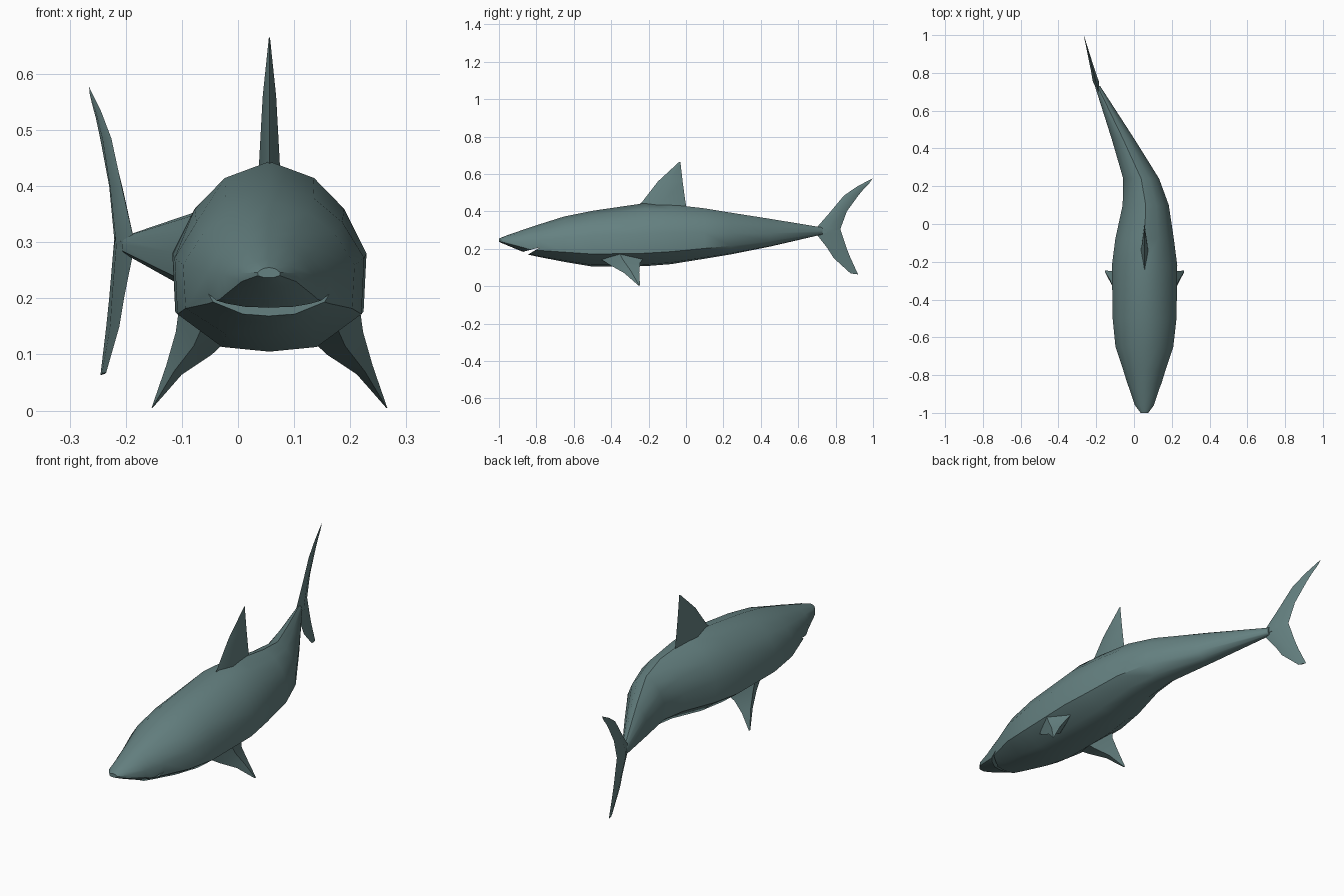
import bpy, bmesh
from mathutils import Vector

skin = bpy.data.materials.new("skin")
skin.diffuse_color = (0.13, 0.22, 0.22, 1)


def loft(name, rings):
    """Skin a list of equal-sized point rings and cap both ends."""
    bm = bmesh.new()
    loops = [[bm.verts.new(p) for p in ring] for ring in rings]
    n = len(loops[0])
    for a, b in zip(loops, loops[1:]):
        for i in range(n):
            bm.faces.new((a[i], a[(i + 1) % n], b[(i + 1) % n], b[i]))
    bm.faces.new(loops[0])
    bm.faces.new(loops[-1])
    bmesh.ops.recalc_face_normals(bm, faces=bm.faces)
    mesh = bpy.data.meshes.new(name)
    bm.to_mesh(mesh)
    bm.free()
    mesh.materials.append(skin)
    obj = bpy.data.objects.new(name, mesh)
    bpy.context.collection.objects.link(obj)
    return obj


def activate(obj):
    bpy.ops.object.select_all(action='DESELECT')
    obj.select_set(True)
    bpy.context.view_layer.objects.active = obj


def smooth(obj, angle=0.7):
    activate(obj)
    bpy.ops.object.shade_smooth_by_angle(angle=angle)


def fin(name, sections):
    """Each section: leading point, trailing point, half-thickness vector."""
    rings = []
    for lead, trail, thick in sections:
        lead, trail, thick = Vector(lead), Vector(trail), Vector(thick)
        mid = lead.lerp(trail, 0.45)
        rings.append([lead, mid + thick, trail, mid - thick])
    obj = loft(name, rings)
    smooth(obj)
    return obj


# Body: y, centre x, half width, top z, widest z, bottom z
stations = [
    (-1.00, 0.055, 0.020, 0.255, 0.246, 0.237),
    (-0.96, 0.055, 0.050, 0.271, 0.245, 0.220),
    (-0.87, 0.055, 0.080, 0.302, 0.242, 0.183),
    (-0.845, 0.055, 0.090, 0.311, 0.242, 0.169),
    (-0.78, 0.055, 0.110, 0.332, 0.245, 0.155),
    (-0.65, 0.055, 0.153, 0.373, 0.260, 0.130),
    (-0.50, 0.056, 0.169, 0.403, 0.272, 0.105),
    (-0.22, 0.056, 0.173, 0.444, 0.280, 0.107),
    (-0.08, 0.056, 0.155, 0.437, 0.285, 0.118),
    (0.10, 0.062, 0.122, 0.416, 0.285, 0.147),
    (0.24, 0.038, 0.095, 0.393, 0.285, 0.170),
    (0.45, -0.058, 0.060, 0.360, 0.283, 0.212),
    (0.73, -0.193, 0.014, 0.314, 0.296, 0.277),
]
half = [(0, 1), (0.46, 0.82), (0.77, 0.485), (1, 0), (0.97, -0.6), (0.5, -0.95), (0, -1)]
outline = half + [(-u, v) for u, v in half[-2:0:-1]]
rings = []
for y, cx, hw, top, mid, bot in stations:
    rings.append([(cx + u * hw, y, mid + v * ((top - mid) if v > 0 else (mid - bot)))
                  for u, v in outline])
body = loft("body", rings)

# Open mouth: wedge cut through the head
wedge = [(-0.78, 0.208), (-0.87, 0.184), (-0.89, 0.155), (-0.85, 0.155), (-0.842, 0.171), (-0.81, 0.19)]
cutter = loft("mouth_cutter", [[(x, y, z) for y, z in wedge] for x in (-0.3, 0.4)])
cutter.hide_render = True
mod = body.modifiers.new("mouth", 'BOOLEAN')
mod.operation = 'DIFFERENCE'
mod.solver = 'EXACT'
mod.object = cutter
activate(body)
bpy.ops.object.modifier_apply(modifier=mod.name)
bpy.data.objects.remove(cutter)
smooth(body)

# Dorsal fin
fin("dorsal_fin", [
    ((0.056, -0.28, 0.41), (0.056, 0.005, 0.41), (0.020, 0, 0)),
    ((0.056, -0.235, 0.45), (0.056, -0.003, 0.45), (0.018, 0, 0)),
    ((0.056, -0.150, 0.56), (0.056, -0.018, 0.56), (0.012, 0, 0)),
    ((0.056, -0.036, 0.665), (0.056, -0.030, 0.665), (0.001, 0, 0)),
])

# Pectoral fins, mirrored about the body's axis
for side, s in (("right", 1), ("left", -1)):
    c = 0.056
    fin("pectoral_fin_" + side, [
        ((c + s * 0.115, -0.48, 0.16), (c + s * 0.115, -0.22, 0.16), (0.045, 0, s * 0.03)),
        ((c + s * 0.135, -0.41, 0.115), (c + s * 0.135, -0.245, 0.125), (0.032, 0, s * 0.02)),
        ((c + s * 0.170, -0.33, 0.070), (c + s * 0.170, -0.25, 0.075), (0.014, 0, s * 0.008)),
        ((c + s * 0.209, -0.256, 0.005), (c + s * 0.209, -0.246, 0.005), (0.001, 0, 0)),
    ])


# Tail fin lobes follow the sideways sweep of the tail
def tail(y, z):
    return (-0.188 - 0.26 * (y - 0.7), y, z)


def lobe(name, sections):
    fin(name, [(tail(*a), tail(*b), (t, 0, 0)) for a, b, t in sections])


lobe("upper_tail_lobe", [
    ((0.69, 0.285), (0.83, 0.285), 0.015),
    ((0.70, 0.315), (0.825, 0.305), 0.016),
    ((0.77, 0.395), (0.860, 0.400), 0.011),
    ((0.845, 0.485), (0.920, 0.483), 0.007),
    ((0.915, 0.533), (0.952, 0.522), 0.004),
    ((0.998, 0.577), (0.978, 0.547), 0.001),
])
lobe("lower_tail_lobe", [
    ((0.69, 0.300), (0.825, 0.305), 0.015),
    ((0.70, 0.275), (0.832, 0.285), 0.015),
    ((0.755, 0.205), (0.860, 0.200), 0.010),
    ((0.790, 0.150), (0.880, 0.150), 0.006),
    ((0.880, 0.068), (0.920, 0.063), 0.003),
])
